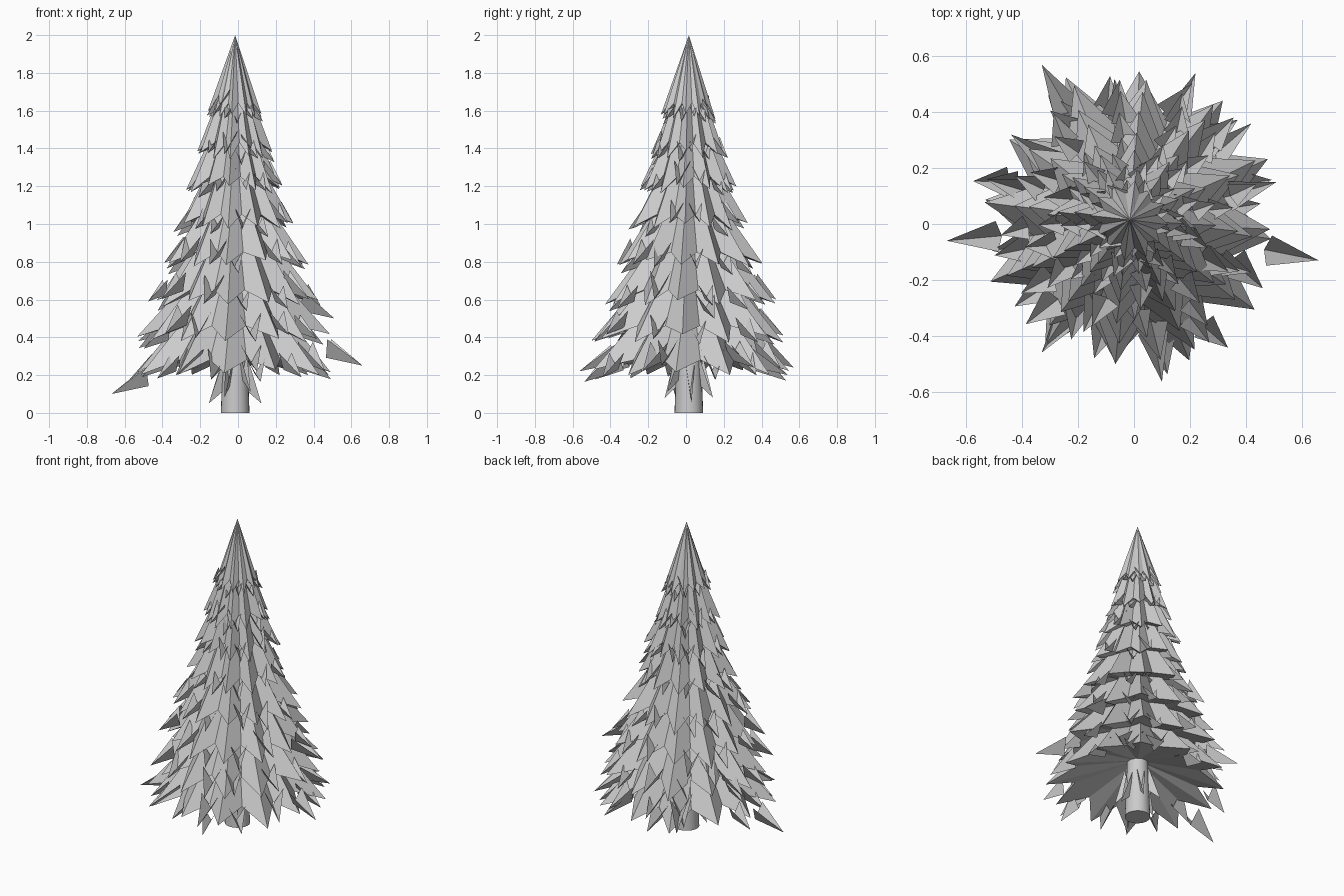
import bpy, bmesh, math, random
from mathutils import Vector

random.seed(7)
if "Cube" in bpy.data.objects:
    bpy.data.objects.remove(bpy.data.objects["Cube"])

AXIS = Vector((-0.015, 0.015, 0))
PLEATS = 12
TURN = -0.1

grey = bpy.data.materials.new("plain grey")
grey.use_nodes = True
colour = (0.6, 0.6, 0.6, 1)
grey.diffuse_color = colour
grey.node_tree.nodes["Principled BSDF"].inputs["Base Color"].default_value = colour


def polar(angle, radius, z):
    return AXIS + Vector((radius * math.cos(angle), radius * math.sin(angle), z))


def finish(bm, name, tidy=True):
    if tidy:
        bmesh.ops.recalc_face_normals(bm, faces=bm.faces)
    mesh = bpy.data.meshes.new(name)
    bm.to_mesh(mesh)
    bm.free()
    mesh.materials.append(grey)
    obj = bpy.data.objects.new(name, mesh)
    bpy.context.collection.objects.link(obj)
    return obj


def add_leaf(bm, tip, angle, length, rise, width):
    """Open folded arrowhead: raised side corners and a low keel."""
    out = Vector((math.cos(angle), math.sin(angle), 0))
    side = Vector((-out.y, out.x, 0)) * width / 2
    back = tip - out * length
    high = back + Vector((0, 0, rise))
    t = bm.verts.new(tip)
    keel = bm.verts.new(back - out * length * 0.1 + Vector((0, 0, rise * 0.3)))
    l, r = bm.verts.new(high + side), bm.verts.new(high - side)
    bm.faces.new((t, l, keel))
    bm.faces.new((t, keel, r))


def add_tier(bm, r_top, z_top, r_tip, z_tip):
    """Pleated skirt with pointed tips and a sloping underside."""
    top, rim = [], []
    step = math.tau / PLEATS
    for i in range(PLEATS):
        a = TURN + step * i
        reach = r_tip * random.uniform(0.93, 1.05)
        rim.append(bm.verts.new(polar(a + random.uniform(-0.04, 0.04), reach,
                                      z_tip + random.uniform(-0.02, 0.03))))
        rim.append(bm.verts.new(polar(a + step / 2, r_tip * 0.7, z_tip + 0.07)))
        if r_top > 0:
            top.append(bm.verts.new(polar(a, r_top * 1.12, z_top)))
            top.append(bm.verts.new(polar(a + step / 2, r_top * 0.85, z_top)))
    peak = bm.verts.new(polar(0, 0, z_top))
    heart = bm.verts.new(polar(0, 0, z_tip + 0.07 + 0.2 * r_tip))
    for i in range(len(rim)):
        j = (i + 1) % len(rim)
        if top:
            bm.faces.new((rim[i], rim[j], top[j], top[i]))
            bm.faces.new((top[i], top[j], peak))
        else:
            bm.faces.new((rim[i], rim[j], peak))
        bm.faces.new((rim[j], rim[i], heart))


# Trunk
bm = bmesh.new()
bmesh.ops.create_cone(bm, cap_ends=True, segments=24, radius1=0.076,
                      radius2=0.01, depth=1.8)
bmesh.ops.translate(bm, verts=bm.verts, vec=AXIS + Vector((0, 0, 0.9)))
trunk = finish(bm, "trunk")
bpy.context.view_layer.objects.active = trunk
trunk.select_set(True)
bpy.ops.object.shade_smooth_by_angle()
trunk.select_set(False)

# Tiers of boughs, each with a ring of loose leaves hanging at the rim
tiers = [(1.57, 0.145), (1.36, 0.20), (1.18, 0.25), (0.98, 0.31),
         (0.78, 0.38), (0.58, 0.44), (0.39, 0.50), (0.21, 0.54)]
r_above = 0
for k, (z_tip, r_tip) in enumerate(tiers):
    z_top = z_tip + 0.38 if k else 2.0
    bm = bmesh.new()
    add_tier(bm, r_above * 0.38, z_top, r_tip, z_tip)
    finish(bm, f"bough_tier_{k + 1}")
    r_above = r_tip

    bm = bmesh.new()
    for i in range(PLEATS):
        a = TURN + math.tau * (i + 0.5) / PLEATS + random.uniform(-0.12, 0.12)
        reach = r_tip * random.uniform(0.93, 1.08)
        size = random.uniform(0.85, 1.15)
        add_leaf(bm, polar(a, reach, z_tip + random.uniform(-0.05, 0.03)),
                 a + random.uniform(-0.25, 0.25), size * (0.04 + 0.16 * r_tip),
                 size * (0.10 + 0.08 * r_tip), size * (0.06 + 0.1 * r_tip))
    finish(bm, f"loose_leaves_{k + 1}", tidy=False)

# Long stray leaves reaching out of the lower boughs
bm = bmesh.new()
strays = [(-0.67, -0.06, 0.10), (0.66, -0.13, 0.25), (-0.33, 0.57, 0.24),
          (0.22, 0.54, 0.20), (0.10, -0.565, 0.22), (0.42, 0.36, 0.24),
          (0.51, 0.15, 0.50), (-0.53, 0.16, 0.38), (-0.33, -0.46, 0.20),
          (-0.44, 0.32, 0.48), (-0.07, 0.52, 0.25)]
for x, y, z in strays:
    add_leaf(bm, Vector((x, y, z)), math.atan2(y, x), 0.18, 0.14, 0.11)
finish(bm, "stray_leaves", tidy=False)

# Narrow leaves hanging beside the trunk
bm = bmesh.new()
for i in range(6):
    a = math.tau * i / 6 + 0.1
    add_leaf(bm, polar(a, 0.14, 0.05 + 0.03 * (i % 3)), a, 0.07, 0.22, 0.05)
finish(bm, "hanging_leaves", tidy=False)
